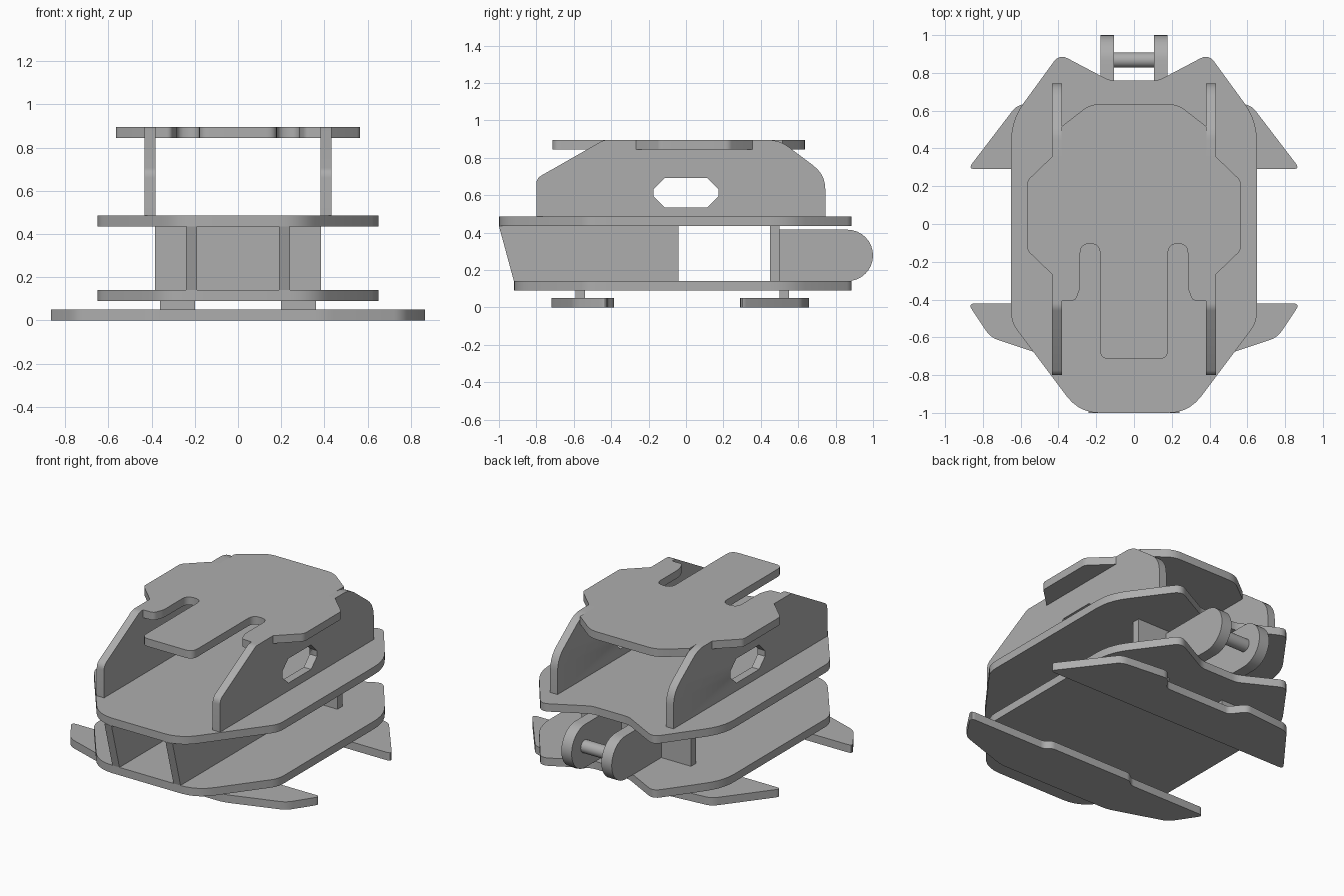
import bpy
import bmesh
import math
from mathutils import Vector, Matrix

if "Cube" in bpy.data.objects:
    bpy.data.objects.remove(bpy.data.objects["Cube"], do_unlink=True)

# One material for every panel
grey = bpy.data.materials.new("panel_grey")
grey.use_nodes = True
COLOUR = (0.42, 0.42, 0.42, 1)
grey.diffuse_color = COLOUR
grey.node_tree.nodes["Principled BSDF"].inputs["Base Color"].default_value = COLOUR


def rounded(points, steps=5):
    """Outline with corners (a, b, cut) rounded off over the cut length."""
    out = []
    for i, (a, b, cut) in enumerate(points):
        p = Vector((a, b))
        if not cut:
            out.append(p)
            continue
        before = Vector(points[i - 1][:2])
        after = Vector(points[(i + 1) % len(points)][:2])
        start = p + (before - p).normalized() * cut
        end = p + (after - p).normalized() * cut
        for k in range(steps + 1):
            t = k / steps
            out.append(start * (1 - t) ** 2 + p * 2 * t * (1 - t) + end * t * t)
    return out


def mirrored(half):
    """Close a right-hand outline with its reflection."""
    return half + [(-x, y, c) for x, y, c in reversed(half)]


def panel(name, points, low, high, axis="z"):
    """Extrude an outline from low to high along x or z."""
    bm = bmesh.new()
    rim = [bm.verts.new((p.x, p.y, low) if axis == "z" else (low, p.x, p.y))
           for p in rounded(points)]
    face = bm.faces.new(rim)
    depth = high - low
    move = Vector((0, 0, depth)) if axis == "z" else Vector((depth, 0, 0))
    top = bmesh.ops.extrude_face_region(bm, geom=[face])["geom"]
    bmesh.ops.translate(bm, vec=move, verts=[v for v in top if isinstance(v, bmesh.types.BMVert)])
    bmesh.ops.recalc_face_normals(bm, faces=bm.faces)
    return finish(name, bm)


def finish(name, bm):
    me = bpy.data.meshes.new(name)
    bm.to_mesh(me)
    bm.free()
    me.materials.append(grey)
    me.shade_smooth()
    me.set_sharp_from_angle(angle=math.radians(25))
    ob = bpy.data.objects.new(name, me)
    bpy.context.collection.objects.link(ob)
    return ob


def rect(a0, a1, b0, b1, cut=0):
    return [(a0, b0, cut), (a1, b0, cut), (a1, b1, cut), (a0, b1, cut)]


# Floor and deck share a hull outline with a notch at the back
hull = [(0.13, 0.76, 0.03), (0.395, 0.9, 0.05), (0.65, 0.55, 0.11), (0.65, -0.52, 0.05)]
panel("deck_plate", mirrored(hull + [(0.29, -1, 0.11)]), 0.435, 0.485)
panel("floor_plate", mirrored(hull + [(0.35, -0.92, 0.11)]), 0.09, 0.14)

# Winged skids under the floor
front_skid = [(0.29, -0.385, 0.02), (0.33, -0.42, 0.02), (0.88, -0.42, 0.04),
              (0.76, -0.6, 0.04), (0.4, -0.72, 0.04)]
back_skid = [(0.23, 0.57, 0.02), (0.3, 0.66, 0.03), (0.62, 0.63, 0.04),
             (0.88, 0.29, 0.04)]
panel("front_skid", mirrored(front_skid), 0, 0.05)
panel("back_skid", mirrored(back_skid), 0, 0.05)

# Roof with side tabs and two slots either side of a central tongue
roof = [(0.23, 0.635, 0.05), (0.385, 0.515, 0), (0.385, 0.36, 0), (0.43, 0.36, 0),
        (0.565, 0.23, 0.02), (0.565, -0.14, 0.02), (0.43, -0.27, 0),
        (0.43, -0.41, 0), (0.31, -0.405, 0.02), (0.285, -0.34, 0.02), (0.285, -0.105, 0.05),
        (0.18, -0.105, 0.05), (0.18, -0.715, 0.05)]
panel("roof_plate", mirrored(roof), 0.845, 0.895)

# Shaped side panels, inner walls, hinge arms and spacers, on both sides
side_profile = [(-0.8, 0.485, 0), (-0.8, 0.69, 0.03), (-0.44, 0.895, 0.02),
                (0.5, 0.895, 0.06), (0.745, 0.71, 0.08), (0.745, 0.485, 0)]
wall_profile = [(-0.92, 0.14, 0), (-0.04, 0.14, 0), (-0.04, 0.435, 0), (-1, 0.435, 0)]
RADIUS, PIVOT_Y, PIVOT_Z = 0.1375, 0.8625, 0.278
arm_profile = [(0.5, PIVOT_Z + RADIUS, 0), (0.5, PIVOT_Z - RADIUS, 0)]
for k in range(17):
    angle = math.pi * (k / 16 - 0.5)
    arm_profile.append((PIVOT_Y + RADIUS * math.cos(angle), PIVOT_Z + RADIUS * math.sin(angle), 0))
ea, eb, ch = 0.175, 0.078, 0.06
window = [(y * s, 0.613 + z * s, 0) for s in (1, -1)
          for y, z in ((ea, ch - eb), (ea, eb - ch), (ea - ch, eb), (ch - ea, eb))]

cutter = panel("window_cutter", window, -0.6, 0.6, "x")
cutter.hide_render = True
cutter.hide_set(True)
cutter.display_type = "WIRE"

for side, s in (("left", 1), ("right", -1)):
    def pair(name, profile, inner, outer):
        low, high = sorted((inner * s, outer * s))
        return panel(side + "_" + name, profile, low, high, "x")

    cut = pair("side_panel", side_profile, 0.382, 0.434).modifiers.new("window", "BOOLEAN")
    cut.object = cutter
    cut.solver = "EXACT"
    pair("inner_wall", wall_profile, 0.19, 0.24)
    pair("hinge_arm", arm_profile, 0.105, 0.177)
    pair("front_spacer", rect(-0.59, -0.54, 0.05, 0.09), 0.2, 0.36)
    pair("back_spacer", rect(0.5, 0.55, 0.05, 0.09), 0.2, 0.36)

# Back wall between floor and deck
panel("back_wall", rect(-0.385, 0.385, 0.45, 0.5), 0.14, 0.435)

# Hinge pin
bm = bmesh.new()
place = Matrix.Translation((0, 0.868, PIVOT_Z)) @ Matrix.Rotation(math.pi / 2, 4, "Y")
bmesh.ops.create_cone(bm, cap_ends=True, segments=24, radius1=0.04, radius2=0.04,
                      depth=0.22, matrix=place)
finish("hinge_pin", bm)
